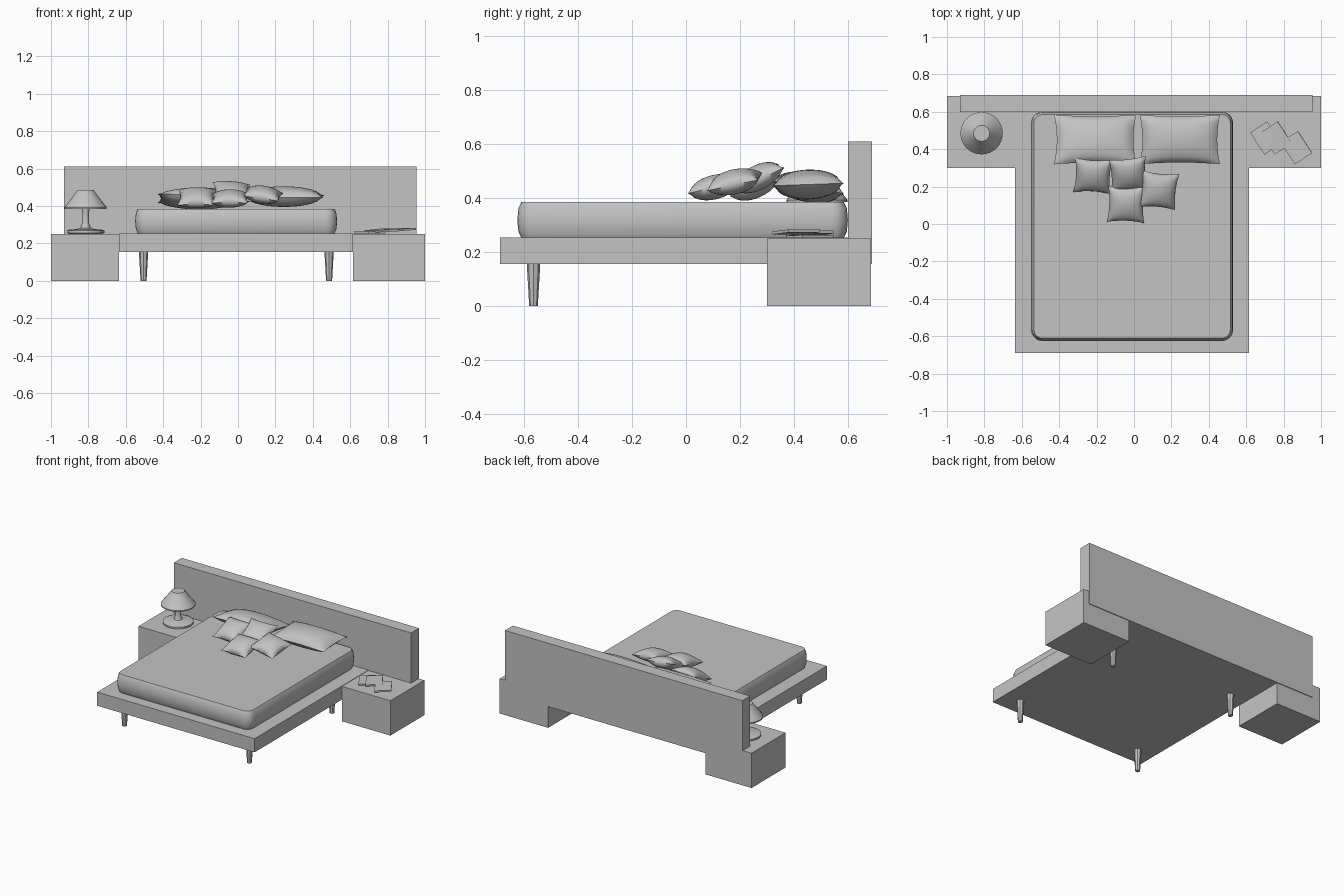
import bpy, bmesh
from math import radians, cos, sin, pi
from mathutils import Matrix, Euler, Vector

old = bpy.data.objects.get("Cube")
if old:
    bpy.data.objects.remove(old)

GREY = (0.55, 0.55, 0.55, 1)
mat = bpy.data.materials.new("plain grey")
mat.use_nodes = True
mat.diffuse_color = GREY
mat.node_tree.nodes["Principled BSDF"].inputs["Base Color"].default_value = GREY


def finish(name, bm, smooth=None):
    """Turn a bmesh into a named object, optionally smooth shaded."""
    bmesh.ops.recalc_face_normals(bm, faces=bm.faces)
    me = bpy.data.meshes.new(name)
    bm.to_mesh(me)
    bm.free()
    me.materials.append(mat)
    ob = bpy.data.objects.new(name, me)
    bpy.context.collection.objects.link(ob)
    if smooth:
        bpy.ops.object.select_all(action='DESELECT')
        ob.select_set(True)
        bpy.context.view_layer.objects.active = ob
        bpy.ops.object.shade_smooth_by_angle(angle=radians(smooth))
    return ob


def box(name, lo, hi):
    lo, hi = Vector(lo), Vector(hi)
    bm = bmesh.new()
    m = Matrix.Translation((lo + hi) / 2) @ Matrix.Diagonal((*(hi - lo), 1))
    bmesh.ops.create_cube(bm, size=1, matrix=m)
    return finish(name, bm)


def loft(name, loops, smooth=None):
    """Skin a stack of equal-length point loops and cap both ends."""
    bm = bmesh.new()
    rings = [[bm.verts.new(p) for p in loop] for loop in loops]
    n = len(rings[0])
    for a, b in zip(rings, rings[1:]):
        for i in range(n):
            j = (i + 1) % n
            bm.faces.new((a[i], a[j], b[j], b[i]))
    bm.faces.new(rings[0])
    bm.faces.new(rings[-1])
    return finish(name, bm, smooth)


def turned(name, x, y, profile, sides, smooth=None):
    """Round part from (radius, height) pairs."""
    loops = [[(x + r * cos(2 * pi * i / sides), y + r * sin(2 * pi * i / sides), z)
              for i in range(sides)] for r, z in profile]
    return loft(name, loops, smooth)


def rounded_rect(x0, x1, y0, y1, r, z, inset, steps=5):
    pts = []
    for k, (sx, sy) in enumerate([(1, 1), (-1, 1), (-1, -1), (1, -1)]):
        cx = x1 - r if sx > 0 else x0 + r
        cy = y1 - r if sy > 0 else y0 + r
        for i in range(steps + 1):
            a = (k + i / steps) * pi / 2
            pts.append((cx + (r - inset) * cos(a), cy + (r - inset) * sin(a), z))
    return pts


def pillow(name, centre, w, d, puff, rot, pinch=0.1):
    """Two puffed sheets joined at a seam, with pulled-out corners."""
    bm = bmesh.new()
    for side in (1, -1):
        new = bmesh.ops.create_grid(bm, x_segments=16, y_segments=16, size=1)["verts"]
        for v in new:
            u, t = v.co.x, v.co.y
            h = (max(0, 1 - u * u) * max(0, 1 - t * t)) ** 0.5
            v.co = (u * w / 2 * (1 - pinch * (1 - t * t)),
                    t * d / 2 * (1 - pinch * (1 - u * u)), side * puff * h)
    bmesh.ops.remove_doubles(bm, verts=bm.verts, dist=1e-5)
    m = Matrix.Translation(centre) @ Euler([radians(a) for a in rot]).to_matrix().to_4x4()
    bmesh.ops.transform(bm, matrix=m, verts=bm.verts)
    return finish(name, bm, 60)


# Frame, headboard and nightstands
box("bed_platform", (-0.635, -0.69, 0.155), (0.615, 0.6, 0.253))
box("headboard", (-0.93, 0.6, 0.155), (0.955, 0.69, 0.61))
box("right_nightstand", (-1, 0.3, 0), (-0.635, 0.685, 0.25))
box("left_nightstand", (0.615, 0.3, 0), (1, 0.685, 0.25))

# Tapered legs
for side, x in (("right", -0.505), ("left", 0.487)):
    for end, y in (("front", -0.565), ("back", 0.37)):
        turned(f"{end}_{side}_leg", x, y, [(0.016, 0), (0.025, 0.155)], 8, 30)

# Mattress with softly bulging sides
loft("mattress", [rounded_rect(-0.55, 0.53, -0.625, 0.6, 0.06, z, i) for z, i in
                  ((0.253, 0.015), (0.275, 0.004), (0.318, 0), (0.362, 0.004), (0.385, 0.015))], 40)

# Table lamp
LX, LY = -0.815, 0.485
turned("lamp_base", LX, LY, [(0.085, 0.25), (0.1, 0.256), (0.1, 0.268), (0.085, 0.274),
                             (0.05, 0.276), (0.028, 0.283), (0.018, 0.31), (0.017, 0.36),
                             (0.022, 0.39)], 32, 35)
turned("lamp_shade", LX, LY, [(0.113, 0.385), (0.113, 0.393), (0.08, 0.435), (0.043, 0.485)], 32, 35)

# Loose books leaning on each other
for i, (x, y, z, tilt) in enumerate([(0.705, 0.46, 0.257, 0), (0.76, 0.46, 0.269, -5),
                                     (0.868, 0.408, 0.274, -4)]):
    bm = bmesh.new()
    turn = Euler((0, radians(tilt), radians(33))).to_matrix().to_4x4()
    bmesh.ops.create_cube(bm, size=1, matrix=Matrix.Translation((x, y, z)) @ turn
                          @ Matrix.Diagonal((0.11, 0.14, 0.011, 1)))
    finish(f"book_{i + 1}", bm)

# Sleeping pillows
pillow("right_sleeping_pillow", (-0.208, 0.452, 0.44), 0.44, 0.27, 0.055, (-10, 0, 0), 0.07)
pillow("left_sleeping_pillow", (0.245, 0.452, 0.45), 0.43, 0.265, 0.055, (2, 0, 0), 0.07)

# Scatter cushions
cushions = [((-0.22, 0.257, 0.445), (24, 0, -3)), ((-0.03, 0.265, 0.475), (27, 4, 6)),
            ((-0.042, 0.105, 0.44), (14, 0, -2)), ((0.133, 0.18, 0.46), (12, 8, -5))]
for i, (centre, rot) in enumerate(cushions):
    pillow(f"cushion_{i + 1}", centre, 0.2, 0.2, 0.045, rot)
